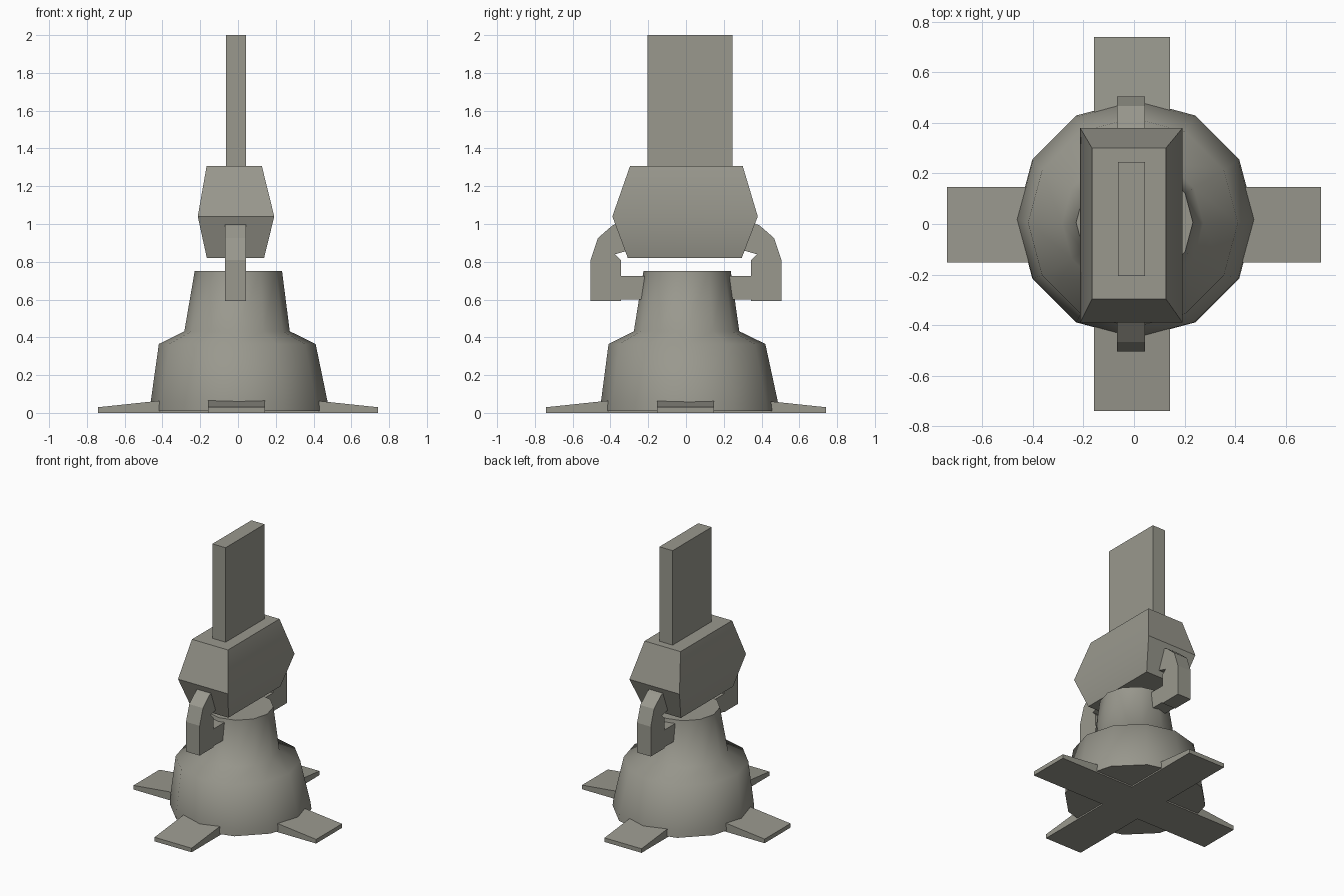
import bpy, bmesh, math
from math import sin, cos, pi, radians

if "Cube" in bpy.data.objects:
    bpy.data.objects.remove(bpy.data.objects["Cube"])

grey = bpy.data.materials.new("warm_grey")
grey.diffuse_color = (0.32, 0.315, 0.27, 1)
grey.use_nodes = True
grey.node_tree.nodes["Principled BSDF"].inputs["Base Color"].default_value = grey.diffuse_color


def finish(name, bm, smooth=None):
    bmesh.ops.recalc_face_normals(bm, faces=bm.faces)
    me = bpy.data.meshes.new(name)
    bm.to_mesh(me)
    bm.free()
    me.materials.append(grey)
    ob = bpy.data.objects.new(name, me)
    bpy.context.collection.objects.link(ob)
    if smooth:
        bpy.ops.object.select_all(action='DESELECT')
        ob.select_set(True)
        bpy.context.view_layer.objects.active = ob
        bpy.ops.object.shade_smooth_by_angle(angle=radians(smooth))
    return ob


def loft(name, rings, smooth=None):
    """Join stacked rings of points and cap both ends."""
    bm = bmesh.new()
    loops = [[bm.verts.new(p) for p in ring] for ring in rings]
    for a, b in zip(loops, loops[1:]):
        n = len(a)
        for i in range(n):
            bm.faces.new((a[i], a[(i + 1) % n], b[(i + 1) % n], b[i]))
    bm.faces.new(loops[0])
    bm.faces.new(loops[-1])
    return finish(name, bm, smooth)


def circle(cx, cy, r, z, n=12):
    return [(cx + r * cos(2 * pi * i / n), cy + r * sin(2 * pi * i / n), z) for i in range(n)]


def rect(x0, x1, y0, y1, z):
    return [(x0, y0, z), (x1, y0, z), (x1, y1, z), (x0, y1, z)]


# Stepped twelve-sided base
loft("base", [circle(0.007, 0.02, 0.472, 0.01), circle(0.006, 0.018, 0.468, 0.06),
              circle(-0.004, 0.005, 0.415, 0.365), circle(-0.005, 0.003, 0.279, 0.432),
              circle(0.002, 0.006, 0.231, 0.752)], 60)

# Crossed feet, tapering towards the tips
outline = [(-0.74, 0), (0.74, 0), (0.74, 0.03), (0.40, 0.066), (-0.40, 0.066), (-0.74, 0.03)]
loft("feet_side", [[(u, y, z) for u, z in outline] for y in (-0.153, 0.147)])
loft("feet_front_back", [[(x, u, z) for u, z in outline] for x in (-0.158, 0.142)])

# Bevelled head block and upright blade
loft("head", [rect(-0.165, 0.138, -0.308, 0.295, 0.82), rect(-0.213, 0.192, -0.39, 0.38, 1.04),
              rect(-0.166, 0.126, -0.296, 0.3, 1.308)], 30)
loft("blade", [rect(-0.064, 0.043, -0.205, 0.246, 1.25), rect(-0.064, 0.043, -0.205, 0.246, 2.0)])

# Bent arms, front and back, and the bar joining them through the base
arm = [(0.345, 0.592), (0.505, 0.592), (0.505, 0.81), (0.467, 0.925), (0.39, 0.992),
       (0.30, 1.03), (0.27, 0.87), (0.375, 0.84), (0.345, 0.81)]
for name, s in (("front_arm", -1), ("back_arm", 1)):
    loft(name, [[(x, s * y, z) for y, z in arm] for x in (-0.068, 0.043)])
loft("cross_bar", [rect(-0.068, 0.043, -0.36, 0.36, 0.6), rect(-0.068, 0.043, -0.36, 0.36, 0.726)])
